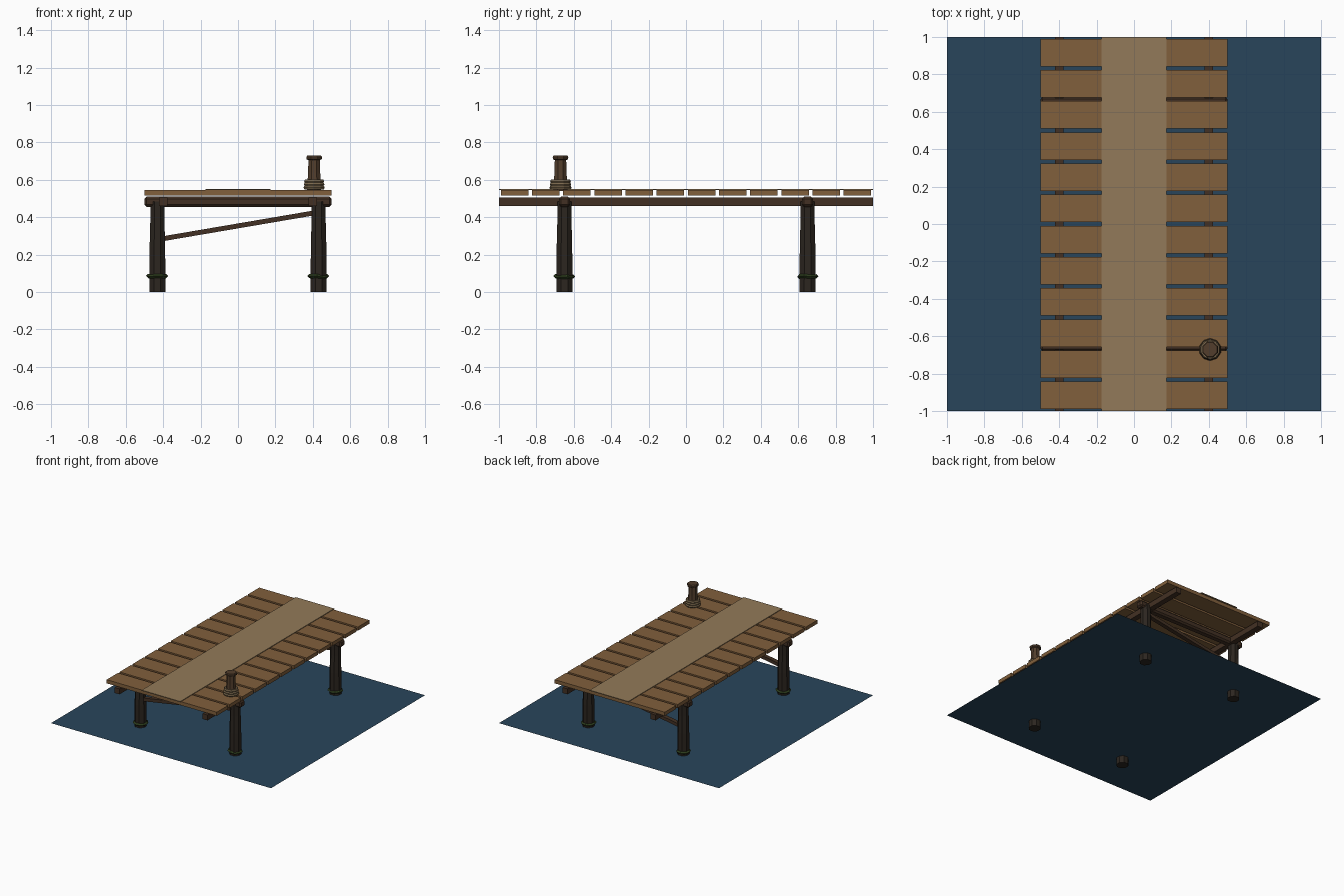
import bpy, bmesh, math, random
from mathutils import Vector

if "Cube" in bpy.data.objects:
    bpy.data.objects.remove(bpy.data.objects["Cube"])
random.seed(4)

def mat(name, rgb):
    m = bpy.data.materials.new(name)
    m.diffuse_color = (*rgb, 1)
    m.use_nodes = True
    m.node_tree.nodes["Principled BSDF"].inputs["Base Color"].default_value = m.diffuse_color
    return m

WATER = mat("water", (0.022, 0.06, 0.105))
PLANK = mat("plank_wood", (0.22, 0.115, 0.045))
WORN = mat("worn_wood", (0.29, 0.195, 0.10))
BEAM = mat("beam_wood", (0.055, 0.03, 0.017))
POST = mat("wet_wood", (0.025, 0.019, 0.014))
BOLLARD = mat("bollard_wood", (0.085, 0.048, 0.025))
ROPE = mat("rope", (0.20, 0.14, 0.075))
MOSS = mat("moss", (0.025, 0.045, 0.012))

def finish(name, bm, material):
    bmesh.ops.recalc_face_normals(bm, faces=bm.faces)
    me = bpy.data.meshes.new(name)
    bm.to_mesh(me)
    bm.free()
    me.materials.append(material)
    ob = bpy.data.objects.new(name, me)
    bpy.context.collection.objects.link(ob)
    return ob

def box(name, loc, size, material, bevel=0):
    bm = bmesh.new()
    bmesh.ops.create_cube(bm, size=1)
    bmesh.ops.scale(bm, vec=size, verts=bm.verts)
    ob = finish(name, bm, material)
    ob.location = loc
    if bevel:
        b = ob.modifiers.new("bevel", 'BEVEL')
        b.width, b.segments = bevel, 1
    return ob

def lathe(name, x, y, profile, sides, material, jitter=0):
    # stacked rings of (radius, z), capped at both ends
    bm = bmesh.new()
    rings = []
    for r, z in profile:
        ring = []
        for i in range(sides):
            a = math.tau * (i + 0.5) / sides
            k = r + random.uniform(-jitter, jitter)
            ring.append(bm.verts.new((k * math.cos(a), k * math.sin(a), z)))
        rings.append(ring)
    for lo, hi in zip(rings, rings[1:]):
        for i in range(sides):
            j = (i + 1) % sides
            bm.faces.new((lo[i], lo[j], hi[j], hi[i]))
    bm.faces.new(rings[0][::-1])
    bm.faces.new(rings[-1])
    ob = finish(name, bm, material)
    ob.location = (x, y, 0)
    return ob

def ring(name, loc, major, minor, sides, tube, material, jitter=0):
    bm = bmesh.new()
    v = []
    for i in range(sides):
        a = math.tau * (i + 0.5) / sides
        d = random.uniform(-jitter, jitter)
        for j in range(tube):
            b = math.tau * j / tube
            r = major + minor * math.cos(b) + d
            v.append(bm.verts.new((r * math.cos(a), r * math.sin(a), minor * math.sin(b) + d)))
    for i in range(sides):
        for j in range(tube):
            i2, j2 = (i + 1) % sides, (j + 1) % tube
            bm.faces.new((v[i*tube+j], v[i2*tube+j], v[i2*tube+j2], v[i*tube+j2]))
    ob = finish(name, bm, material)
    ob.location = loc
    return ob

# water surface
bm = bmesh.new()
bmesh.ops.create_grid(bm, x_segments=1, y_segments=1, size=1)
finish("water_surface", bm, WATER).location.z = 0.058

# deck planks and worn walkway strip
for i in range(12):
    box(f"deck_plank_{i}", (0, -1 + (i + 0.5) / 6, 0.53), (1, 0.147, 0.03), PLANK)
box("worn_walkway", (0, 0, 0.547), (0.35, 2, 0.006), WORN)

# long stringers
for s in (-1, 1):
    box("stringer", (0.4 * s, 0, 0.483), (0.045, 2, 0.045), BEAM)

# post frames: cross beam, diagonal brace, two posts with moss collars
for y in (-0.65, 0.65):
    box("cross_beam", (0, y, 0.483), (1, 0.06, 0.055), BEAM, 0.012)
    a, b = Vector((-0.43, y, 0.28)), Vector((0.45, y, 0.43))
    brace = box("diagonal_brace", (a + b) / 2, ((b - a).length, 0.035, 0.026), BEAM)
    brace.rotation_euler.y = -math.atan2(b.z - a.z, b.x - a.x)
    for s in (-1, 1):
        x = 0.431 * s
        lathe("post", x, y, [(0.047, 0), (0.045, 0.24), (0.041, 0.38), (0.04, 0.485)], 8, POST)
        ring("moss_collar", (x, y, 0.082), 0.046, 0.011, 9, 4, MOSS, 0.004)

# mooring bollard with rope coils
bx, by = 0.407, -0.671
lathe("bollard", bx, by, [(0.041, 0.54), (0.035, 0.64), (0.033, 0.705),
      (0.044, 0.71), (0.045, 0.722), (0.04, 0.729)], 8, BOLLARD)
for i, r in enumerate((0.049, 0.047, 0.045)):
    ring("rope_coil", (bx, by, 0.558 + 0.017 * i), r, 0.011, 10, 6, ROPE)
